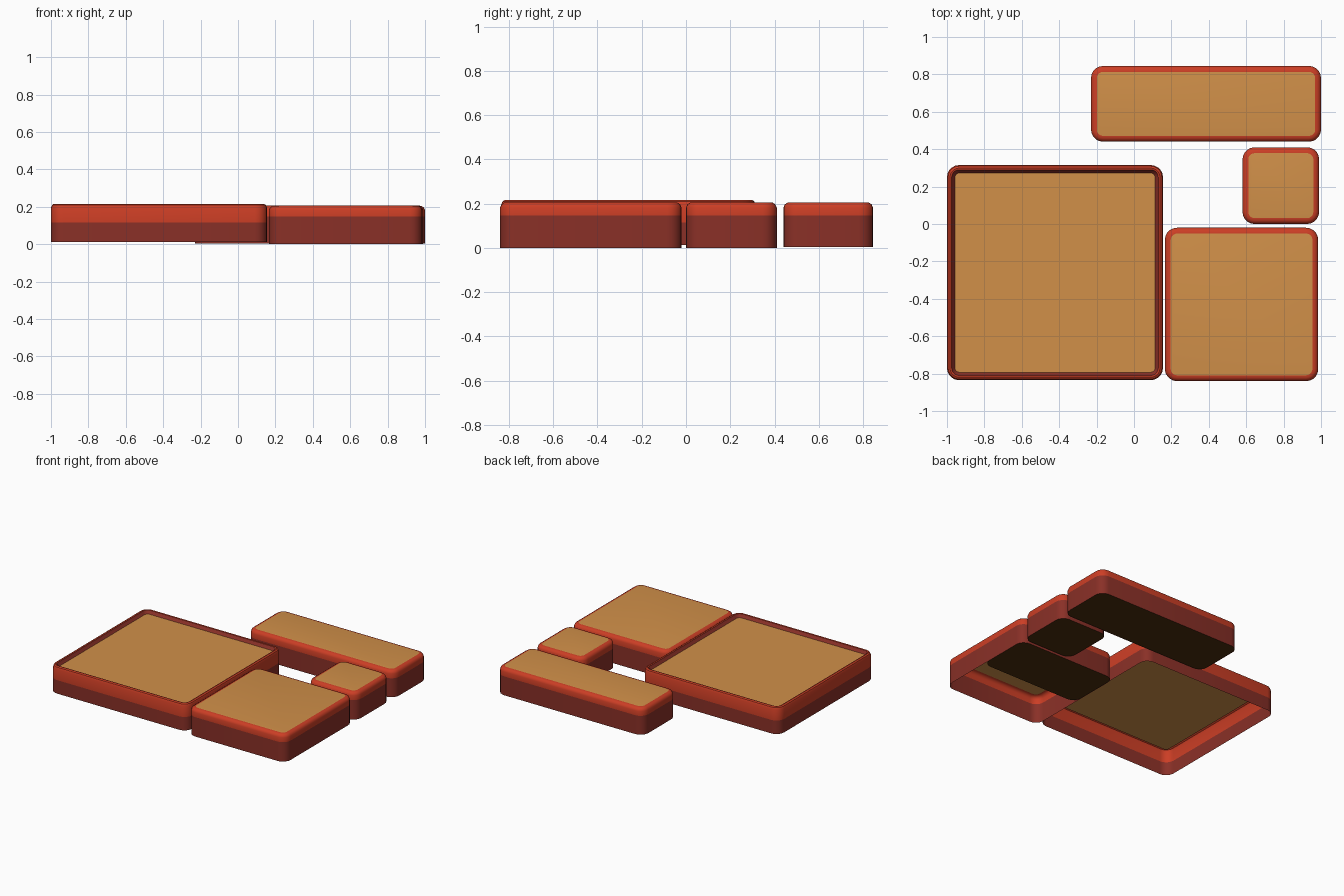
import bpy, bmesh, math

if "Cube" in bpy.data.objects:
    bpy.data.objects.remove(bpy.data.objects["Cube"])


def srgb(r, g, b):
    f = lambda c: c / 12.92 if c <= 0.04045 else ((c + 0.055) / 1.055) ** 2.4
    return (f(r / 255), f(g / 255), f(b / 255), 1)


def material(name, rgb):
    m = bpy.data.materials.new(name)
    m.diffuse_color = srgb(*rgb)
    m.use_nodes = True
    m.node_tree.nodes["Principled BSDF"].inputs["Base Color"].default_value = m.diffuse_color
    return m


RED = material("red", (204, 62, 37))
DARK = material("dark_red", (138, 48, 39))
TAN = material("tan", (209, 144, 73))
BROWN = material("dark_brown", (75, 46, 14))
MATS = [RED, DARK, TAN, BROWN]


def outline(box, inset, radius=0.065, steps=5):
    """Rounded rectangle, counter-clockwise."""
    x0, x1, y0, y1 = box
    r = max(radius - inset, 0.025)
    x0, x1, y0, y1 = x0 + inset, x1 - inset, y0 + inset, y1 - inset
    pts = []
    corners = ((x1 - r, y1 - r), (x0 + r, y1 - r), (x0 + r, y0 + r), (x1 - r, y0 + r))
    for k, (cx, cy) in enumerate(corners):
        for i in range(steps + 1):
            a = math.pi / 2 * (k + i / steps)
            pts.append((cx + r * math.cos(a), cy + r * math.sin(a)))
    return pts


def finish(name, bm):
    me = bpy.data.meshes.new(name)
    bm.to_mesh(me)
    bm.free()
    for m in MATS:
        me.materials.append(m)
    ob = bpy.data.objects.new(name, me)
    bpy.context.collection.objects.link(ob)
    bpy.ops.object.select_all(action='DESELECT')
    ob.select_set(True)
    bpy.context.view_layer.objects.active = ob
    bpy.ops.object.shade_smooth_by_angle(angle=math.radians(35))


def tile(name, box, profile, bands):
    """Open-bottomed shell: (inset, z) rings, one colour per band, tan cap."""
    bm = bmesh.new()
    rings = [[bm.verts.new((x, y, z)) for x, y in outline(box, d)] for d, z in profile]
    n = len(rings[0])
    for lo, hi, mat in zip(rings, rings[1:], bands):
        for i in range(n):
            j = (i + 1) % n
            bm.faces.new((lo[i], lo[j], hi[j], hi[i])).material_index = mat
    bm.faces.new(rings[-1]).material_index = 2
    finish(name, bm)


def base(name, box, z):
    """Dark plate closing the underside."""
    bm = bmesh.new()
    f = bm.faces.new([bm.verts.new((x, y, z)) for x, y in reversed(outline(box, 0.001))])
    f.material_index = 3
    finish(name, bm)


# Large tray with a raised lip and a sunken tan panel
tile("large_tray", (-1.0, 0.155, -0.835, 0.315),
     [(0, 0.013), (0, 0.115), (0, 0.195), (0.006, 0.21), (0.016, 0.216),
      (0.025, 0.214), (0.028, 0.208), (0.042, 0.192)],
     [1, 0, 0, 0, 0, 1, 1])

# Three smaller tiles with flush tan tops
small = {
    "medium_tile": ((0.165, 0.985, -0.84, -0.02), 0.0),
    "small_tile": ((0.58, 0.99, 0.0, 0.41), 0.0),
    "long_tile": ((-0.23, 1.0, 0.44, 0.845), 0.004),
}
for name, (box, z0) in small.items():
    tile(name, box,
         [(0, z0), (0, 0.147), (0, 0.182), (0.006, 0.196), (0.018, 0.204), (0.031, 0.206)],
         [1, 0, 0, 0, 0])

# Underside plates; the medium tile is only closed over its back half
base("small_tile_base", small["small_tile"][0], 0.002)
base("long_tile_base", small["long_tile"][0], 0.006)
base("medium_tile_base", (0.165, 0.985, -0.44, -0.02), 0.002)
